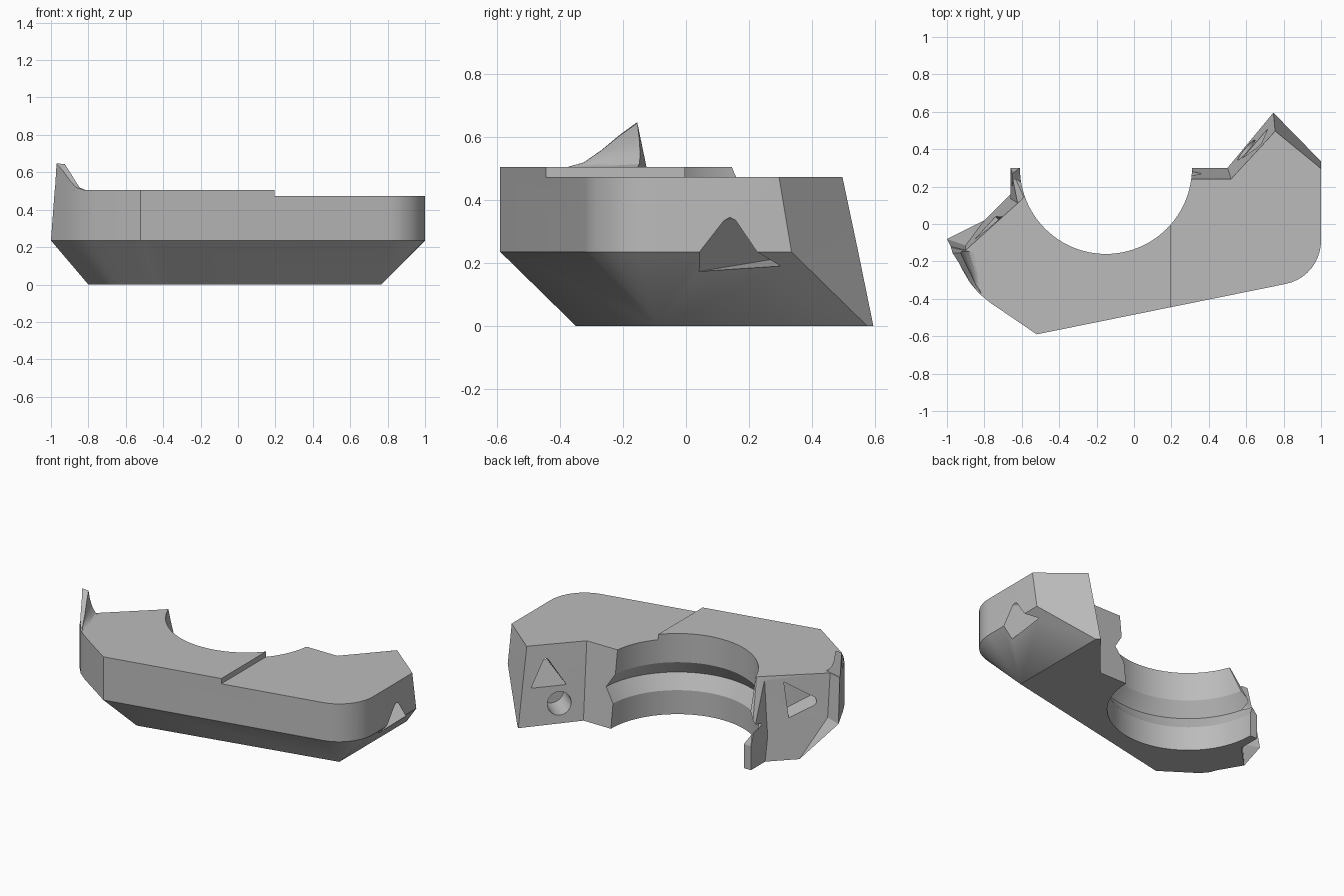
import bpy, bmesh, math
from mathutils import Vector

cube = bpy.data.objects.get("Cube")
if cube:
    bpy.data.objects.remove(cube, do_unlink=True)

grey = bpy.data.materials.new("plain grey")
grey.use_nodes = True
COLOUR = (0.5, 0.5, 0.5, 1)
grey.diffuse_color = COLOUR
grey.node_tree.nodes["Principled BSDF"].inputs["Base Color"].default_value = COLOUR


def finish(name, bm):
    bmesh.ops.recalc_face_normals(bm, faces=bm.faces)
    mesh = bpy.data.meshes.new(name)
    bm.to_mesh(mesh)
    bm.free()
    mesh.materials.append(grey)
    obj = bpy.data.objects.new(name, mesh)
    bpy.context.collection.objects.link(obj)
    return obj


def loft(name, rings):
    """Skin matching closed rings of points and cap both ends."""
    bm = bmesh.new()
    rows = [[bm.verts.new(p) for p in ring] for ring in rings]
    n = len(rows[0])
    for a, b in zip(rows, rows[1:]):
        for i in range(n):
            j = (i + 1) % n
            bm.faces.new((a[i], a[j], b[j], b[i]))
    bm.faces.new(rows[0])
    bm.faces.new(rows[-1])
    bmesh.ops.remove_doubles(bm, verts=bm.verts, dist=0.0005)
    return finish(name, bm)


def hull(name, points):
    bm = bmesh.new()
    for p in points:
        bm.verts.new(p)
    bmesh.ops.convex_hull(bm, input=bm.verts)
    return finish(name, bm)


def prism(name, profile, sweep):
    """Sweep a convex profile along a vector, starting a little before it."""
    v = Vector(sweep)
    start = [Vector(p) - v * 0.4 for p in profile]
    return hull(name, start + [Vector(p) + v for p in profile])


def combine(target, other, operation):
    mod = target.modifiers.new(operation, 'BOOLEAN')
    mod.operation = operation
    mod.solver = 'EXACT'
    mod.object = other
    bpy.context.view_layer.objects.active = target
    bpy.ops.object.modifier_apply(modifier=mod.name)
    bpy.data.objects.remove(other, do_unlink=True)


# Body: three outlines, the lowest drawn in to form the chamfer
CHAMFER, TOP = 0.235, 0.505
low = [(0.25, 0.30), (0.50, 0.30), (0.745, 0.595), (0.765, 0.575)]
mid = [(0.25, 0.27), (0.51, 0.27), (0.75, 0.547), (1.0, 0.335)]
top = [(0.25, 0.236), (0.52, 0.236), (0.755, 0.49), (1.0, 0.29)]
for i in range(11):
    a = math.radians(-78 * i / 10)
    low.append((0.765, -0.09))
    p = (0.765 + CHAMFER * math.cos(a), -0.09 + CHAMFER * math.sin(a))
    mid.append(p)
    top.append(p)
left_side = [(-0.52, -0.59), (-0.77, -0.42), (-0.83, -0.37), (-0.88, -0.31), (-0.92, -0.24)]
mid += left_side + [(-1.0, -0.08), (-0.9, -0.115), (-0.63, 0.15)]
top += left_side + [(-0.98, -0.12), (-0.9, -0.14), (-0.59, 0.14)]
low += [(-0.456, -0.35), (-0.64, -0.225), (-0.675, -0.195), (-0.70, -0.165),
        (-0.715, -0.125), (-0.80, 0.02), (-0.80, 0.02), (-0.66, 0.16)]
body = loft("bracket_body", [[(x, y, z) for x, y in ring]
                             for ring, z in ((low, 0), (mid, CHAMFER), (top, TOP))])

# Thin leaning tip on the left arm
tip = hull("arm_tip", [(x, y, z) for x in (-0.66, -0.56) for y in (0.08, 0.3) for z in (0, 0.15)]
           + [(-0.62, 0.1, TOP), (-0.59, 0.145, TOP), (-0.54, 0.145, TOP), (-0.56, 0.08, TOP)])
combine(body, tip, 'UNION')

# Lower step on the right half of the top
step = hull("step_cutter", [(x, y, z) for x in (0.196, 1.5) for y in (-1, 1) for z in (0.472, 0.8)])
combine(body, step, 'DIFFERENCE')

# Round bore with a V groove
SIDES = 96
bore_profile = [(0.46, -0.1), (0.46, 0.15), (0.515, 0.238), (0.46, 0.325), (0.46, 0.8)]
bore = loft("bore_cutter", [[(-0.15 + r * math.cos(math.tau * i / SIDES),
                              0.3 + r * math.sin(math.tau * i / SIDES), z)
                             for i in range(SIDES)] for r, z in bore_profile])
combine(body, bore, 'DIFFERENCE')

# Triangular channel through the right arm
channel = prism("channel_cutter",
                [(0.58, 0.355, 0.225), (0.715, 0.51, 0.225), (0.665, 0.45, 0.385),
                 (0.655, 0.44, 0.395), (0.645, 0.43, 0.385)], (0.48, -0.42, -0.07))
combine(body, channel, 'DIFFERENCE')

# Blind round bolt hole below the channel
along, inward = Vector((0.64, 0.77, 0)), Vector((0.77, -0.64, 0))
centre = Vector((0.595, 0.4, 0.118))
circle = [centre + along * 0.07 * math.cos(math.tau * i / 32)
          + Vector((0, 0, 0.07 * math.sin(math.tau * i / 32))) for i in range(32)]
combine(body, prism("bolt_hole_cutter", circle, inward * 0.17), 'DIFFERENCE')

# Blind triangular pocket in the left arm
pocket = prism("pocket_cutter",
               [(-0.71, 0.045, 0.465), (-0.84, -0.08, 0.36), (-0.845, -0.085, 0.33),
                (-0.83, -0.07, 0.31), (-0.74, 0.04, 0.25)], (0.09, -0.1, 0))
combine(body, pocket, 'DIFFERENCE')

# Curved fin rising at the left end: outer point, height and foot width
stations = [(-0.82, -0.378, 0.507, 0.02), (-0.865, -0.325, 0.522, 0.05),
            (-0.90, -0.27, 0.56, 0.08), (-0.935, -0.21, 0.61, 0.095), (-0.97, -0.155, 0.65, 0.12)]
rings = []
for x, y, h, w in stations:
    rise = h - TOP
    back = 0.03 if h == 0.65 else 0
    section = [(0, 0), (0, 1), (0.36, 0.98), (0.42, 0.6), (0.56, 0.28), (0.76, 0.08), (1, 0)]
    rings.append([(x + w * s - back * 0.3 * (1 - t) * (1 - s), y + back * (1 - t) * (1 - s),
                   TOP - 0.003 + rise * t) for s, t in section])
fin = loft("end_fin", rings)

# Smooth the curved faces while keeping edges sharp
for obj in (body, fin):
    bpy.ops.object.select_all(action='DESELECT')
    obj.select_set(True)
    bpy.context.view_layer.objects.active = obj
    bpy.ops.object.shade_smooth_by_angle(angle=math.radians(22))
